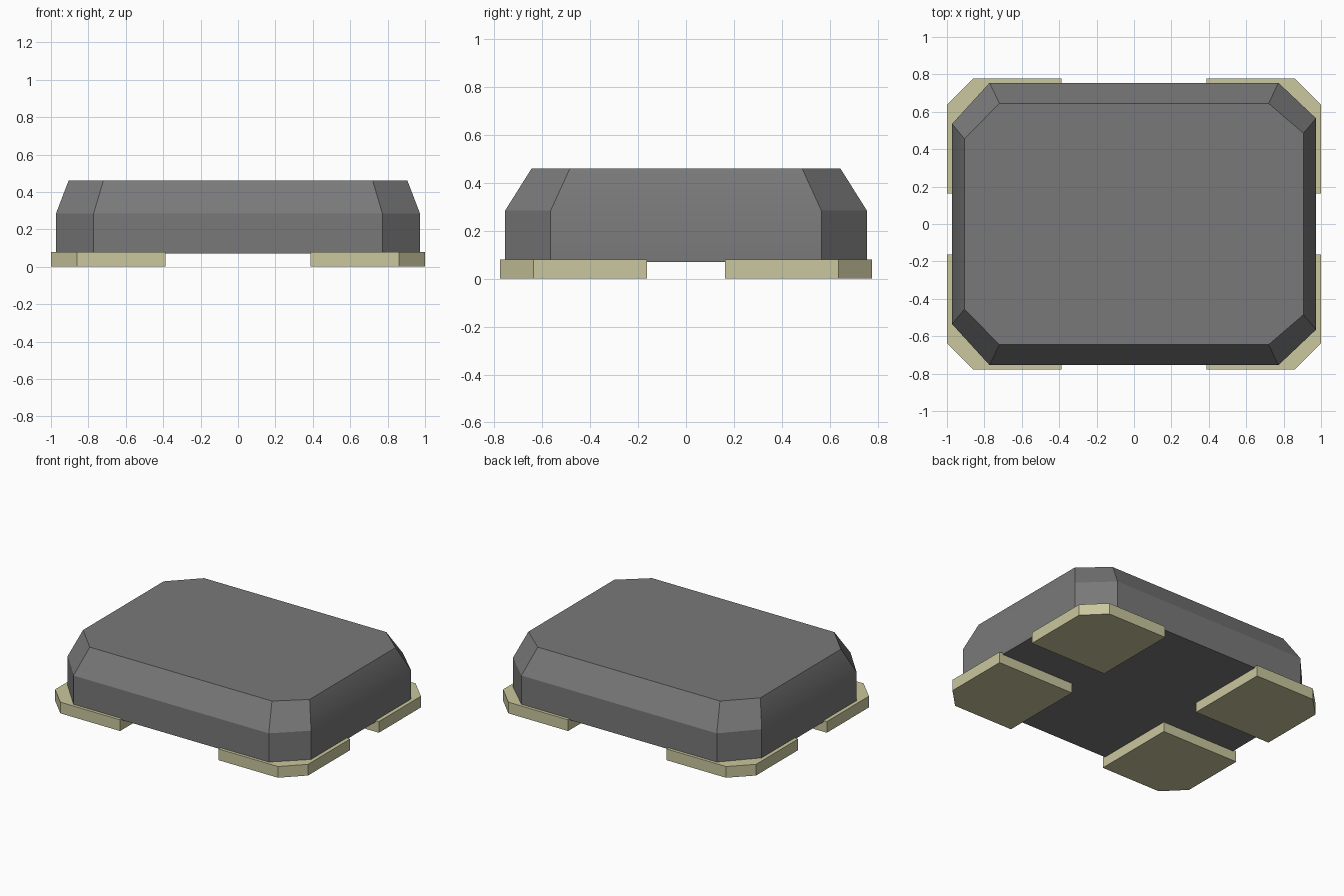
import bpy
import bmesh
import math

cube = bpy.data.objects.get("Cube")
if cube:
    bpy.data.objects.remove(cube, do_unlink=True)


def material(name, rgb):
    mat = bpy.data.materials.new(name)
    mat.use_nodes = True
    color = (*rgb, 1.0)
    mat.diffuse_color = color
    mat.node_tree.nodes["Principled BSDF"].inputs["Base Color"].default_value = color
    return mat


def loft(name, rings, mat):
    """Stack of (outline, height) rings joined by walls and capped."""
    bm = bmesh.new()
    loops = [[bm.verts.new((x, y, z)) for x, y in outline] for outline, z in rings]
    count = len(loops[0])
    for low, high in zip(loops, loops[1:]):
        for i in range(count):
            j = (i + 1) % count
            bm.faces.new((low[i], low[j], high[j], high[i]))
    bm.faces.new(loops[0])
    bm.faces.new(loops[-1])
    bmesh.ops.recalc_face_normals(bm, faces=bm.faces)
    mesh = bpy.data.meshes.new(name)
    bm.to_mesh(mesh)
    bm.free()
    mesh.materials.append(mat)
    obj = bpy.data.objects.new(name, mesh)
    bpy.context.collection.objects.link(obj)
    return obj


def cut_rectangle(hx, hy, cx, cy, skew):
    """Rectangle with clipped corners, clipped a little deeper on the right."""
    left, right = cy + skew, cy - skew
    return [(hx, -left), (hx, left), (cx, hy), (-cx, hy),
            (-hx, right), (-hx, -right), (-cx, -hy), (cx, -hy)]


grey = material("dark grey casing", (0.19, 0.19, 0.19))
cream = material("pale khaki pads", (0.59, 0.57, 0.34))

# Casing: upright wall, then a slope in to the flat top
wall = cut_rectangle(0.973, 0.755, 0.772, 0.55, 0.015)
top = cut_rectangle(0.906, 0.645, 0.72, 0.47, 0.015)
casing = loft("casing", [(wall, 0.07), (wall, 0.285), (top, 0.46)], grey)

bpy.ops.object.select_all(action="DESELECT")
casing.select_set(True)
bpy.context.view_layer.objects.active = casing
bpy.ops.object.shade_smooth_by_angle(angle=math.radians(30))

# Four corner pads, each with its outer corner clipped
pad = [(0.388, 0.162), (1.0, 0.162), (1.0, 0.637), (0.86, 0.777), (0.388, 0.777)]
for side, sx in (("left", 1), ("right", -1)):
    for end, sy in (("front", -1), ("back", 1)):
        outline = [(x * sx, y * sy) for x, y in pad]
        loft(f"{end}_{side}_pad", [(outline, 0.0), (outline, 0.08)], cream)
